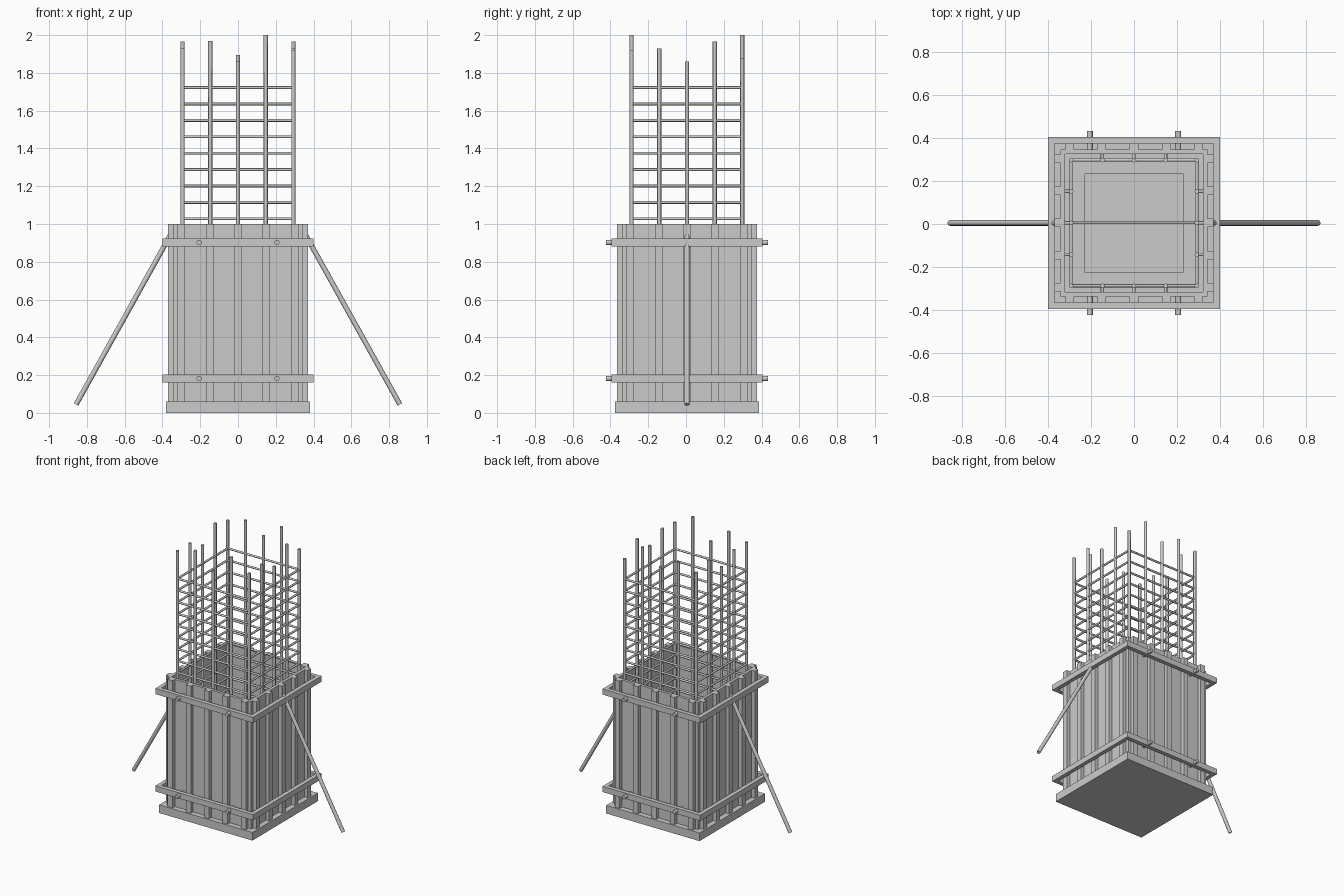
import bpy, math
from mathutils import Vector

if "Cube" in bpy.data.objects:
    bpy.data.objects.remove(bpy.data.objects["Cube"])

CY = 0.005                      # plan centre in y
BAR = 0.293                     # rebar offset from centre
STEPS = [-BAR, -0.147, 0, 0.147, BAR]


def box(name, x0, x1, y0, y1, z0, z1):
    bpy.ops.mesh.primitive_cube_add(size=1, location=((x0+x1)/2, (y0+y1)/2 + CY, (z0+z1)/2))
    o = bpy.context.object
    o.name = name
    o.scale = (x1-x0, y1-y0, z1-z0)
    return o


def rod(name, a, b, r, sides=8):
    a, b = Vector(a), Vector(b)
    a.y += CY
    b.y += CY
    d = b - a
    bpy.ops.mesh.primitive_cylinder_add(vertices=sides, radius=r, depth=d.length, location=(a+b)/2)
    o = bpy.context.object
    o.name = name
    o.rotation_euler = d.to_track_quat('Z', 'Y').to_euler()
    bpy.ops.object.shade_smooth_by_angle(angle=math.radians(50))
    return o


def ring(name, inner, outer, z0, z1):
    for s in (-1, 1):
        a, b = sorted((s*inner, s*outer))
        box(name + "_y", -outer, outer, a, b, z0, z1)
        box(name + "_x", a, b, -inner, inner, z0, z1)


# footing slab and the low kicker inside the form
box("base_slab", -0.382, 0.382, -0.382, 0.382, 0, 0.06)
box("kicker", -0.23, 0.23, -0.23, 0.23, 0.06, 0.10)

# plywood walls, then horizontal walers
ring("form_panel", 0.322, 0.343, 0.06, 1.0)
for z in (0.182, 0.902):
    ring("waler", 0.37, 0.40, z-0.021, z+0.021)

# vertical studs on all four sides
W = 0.02
for t in (-0.3, -0.15, 0, 0.15, 0.3):
    for s in (-1, 1):
        a, b = sorted((s*0.343, s*0.37))
        box("stud", t-W, t+W, a, b, 0.06, 1.0)
        box("stud", a, b, t-W, t+W, 0.06, 1.0)

# tie bolts through the front and back walers
for z in (0.182, 0.902):
    for x in (-0.206, 0.206):
        for s in (-1, 1):
            rod("tie_bolt", (x, s*0.34, z), (x, s*0.428, z), 0.014, 12)

# raking braces
for s in (-1, 1):
    rod("brace", (s*0.857, 0, 0.045), (s*0.36, 0, 0.938), 0.0135, 12)

# vertical rebars, heights per side in order of STEPS
front = [1.93, 1.97, 1.86, 2.0, 1.92]
back = [1.93, 1.97, 1.895, 2.0, 1.875]
side = [1.93, 1.86, 1.965]
for x, hf, hb in zip(STEPS, front, back):
    rod("rebar", (x, -BAR, 0.06), (x, -BAR, hf), 0.011)
    rod("rebar", (x, BAR, 0.06), (x, BAR, hb), 0.011)
for y, h in zip(STEPS[1:4], side):
    for s in (-1, 1):
        rod("rebar", (s*BAR, y, 0.06), (s*BAR, y, h), 0.011)

# stirrup hoops
for i in range(20):
    z = 1.722 - 0.0868*i
    if z < 0.07:
        break
    for s in (-1, 1):
        rod("stirrup", (-BAR, s*BAR, z), (BAR, s*BAR, z), 0.0075)
        rod("stirrup", (s*BAR, -BAR, z), (s*BAR, BAR, z), 0.0075)

# cross tie and cover spacers between cage and form
rod("cross_tie", (-BAR, 0, 0.68), (BAR, 0, 0.68), 0.006)
for t in STEPS[1:4]:
    for s in (-1, 1):
        for z in (0.3, 0.85):
            rod("spacer", (t, s*BAR, z), (t, s*0.325, z), 0.008)
            rod("spacer", (s*BAR, t, z), (s*0.325, t, z), 0.008)
